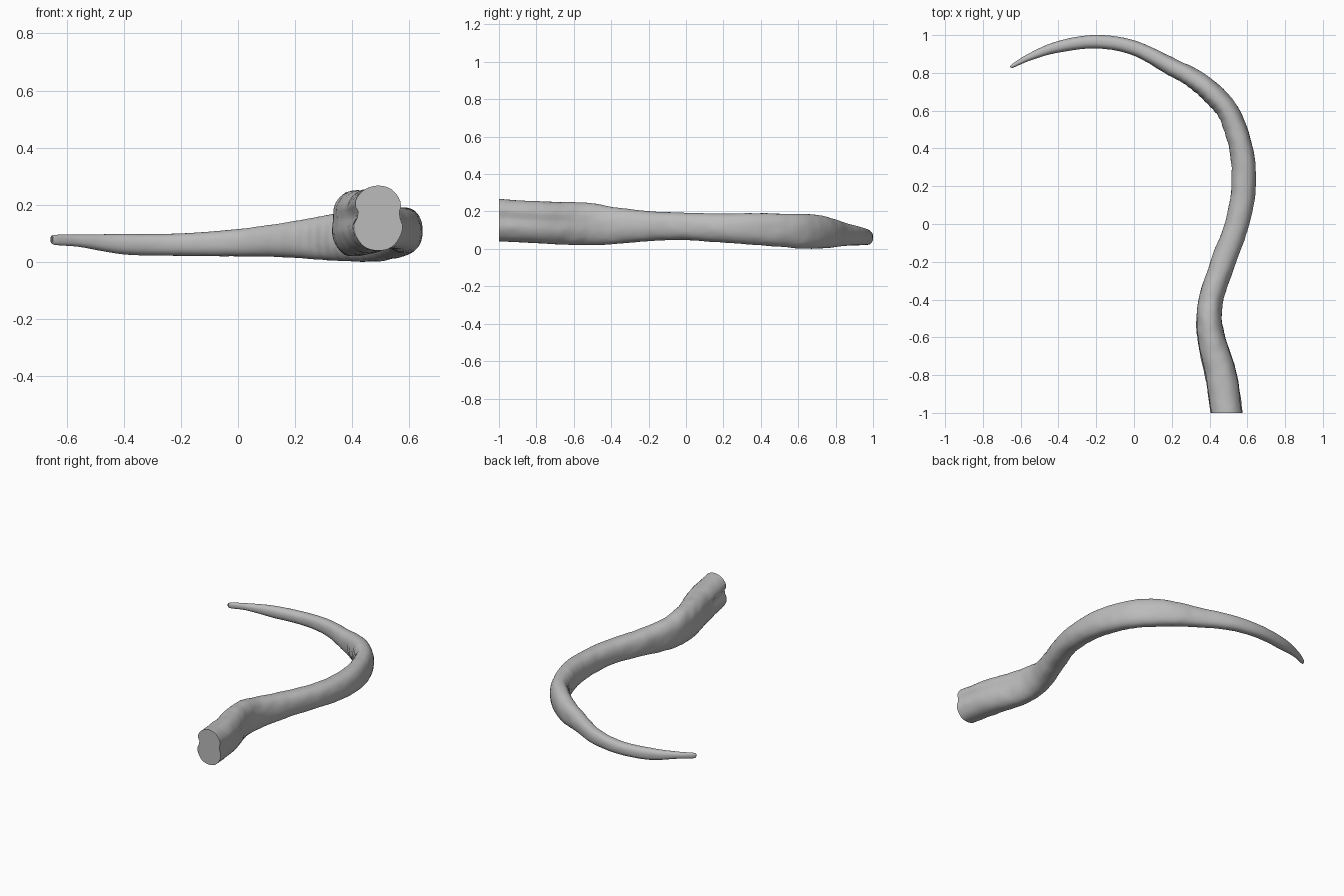
import bpy, bmesh, math
from mathutils import Vector, noise

cube = bpy.data.objects.get("Cube")
if cube:
    bpy.data.objects.remove(cube)

SIDES, STEPS = 40, 10

# Stations along the horn: centre x, y, half width, underside z, top z
STATIONS = [
    (.49, -1, .088, .04, .268), (.46, -.8, .088, .03, .255),
    (.412, -.62, .076, .022, .25), (.398, -.5, .067, .02, .245),
    (.412, -.38, .064, .026, .222), (.473, -.2, .065, .042, .202),
    (.545, 0, .063, .046, .193), (.58, .2, .064, .034, .19),
    (.567, .4, .062, .019, .19), (.5, .59, .058, .004, .187),
    (.415, .69, .056, .002, .182), (.315, .77, .052, .006, .165),
    (.2, .832, .046, .015, .143), (0, .932, .038, .02, .115),
    (-.2, .965, .036, .021, .1), (-.4, .938, .03, .027, .098),
    (-.55, .885, .019, .052, .096), (-.64, .838, .01, .06, .095),
    (-.652, .83, .003, .072, .088),
]


def spline(a, b, c, d, t):
    """Smooth interpolation between b and c."""
    return [.5 * (2 * q + (r - p) * t + (2 * p - 5 * q + 4 * r - s) * t * t
                  + (3 * q - p - 3 * r + s) * t ** 3)
            for p, q, r, s in zip(a, b, c, d)]


def sample_path():
    last = len(STATIONS) - 1
    rows = []
    for i in range(last):
        quad = [STATIONS[min(max(i + k, 0), last)] for k in (-1, 0, 1, 2)]
        rows += [spline(*quad, j / STEPS) for j in range(STEPS)]
    return rows + [list(STATIONS[-1])]


def groove(angle, centre, width):
    gap = (angle - centre + math.pi) % math.tau - math.pi
    return math.exp(-(gap / width) ** 2)


def build_horn():
    rows = sample_path()
    bm = bmesh.new()
    rings = []
    for i, (x, y, half, low, top) in enumerate(rows):
        before, after = rows[max(i - 1, 0)], rows[min(i + 1, len(rows) - 1)]
        along = Vector((after[0] - before[0], after[1] - before[1], 0)).normalized()
        if i == 0:
            along = Vector((0, 1, 0))
        side = Vector((along.y, -along.x, 0))
        centre = Vector((x, y, (low + top) / 2))
        # Lengthwise grooves fade out away from the cut base
        fade = min(max((-.45 - y) / .4, 0), 1) if x > 0 else 0
        # Growth ridges are strongest on the inside of the bend
        ridged = groove(y, .65, .3) if x > 0 else 0
        ring = []
        for k in range(SIDES):
            a = math.tau * k / SIDES
            c, s = math.cos(a), math.sin(a)
            r = 1 - fade * (.24 * groove(a, math.pi - .1, .2) + .16 * groove(a, .1, .2))
            u = math.copysign(abs(c) ** .88, c) * half * r
            v = math.copysign(abs(s) ** .88, s) * (top - low) / 2
            p = centre + side * u + Vector((0, 0, v))
            bump = .05 * noise.noise(p * 14) + .02 * noise.noise(p * 40)
            bump += .035 * ridged * max(-c, 0) * math.sin(i * 1.9)
            p += side * u * bump + Vector((0, 0, v * bump * .5))
            if i == 0:
                p.y = -1
            ring.append(bm.verts.new(p))
        rings.append(ring)
    for one, two in zip(rings, rings[1:]):
        for k in range(SIDES):
            n = (k + 1) % SIDES
            bm.faces.new((one[k], one[n], two[n], two[k]))
    bm.faces.new(rings[0])
    bm.faces.new(rings[-1])
    bmesh.ops.recalc_face_normals(bm, faces=bm.faces)
    mesh = bpy.data.meshes.new("curved_horn")
    bm.to_mesh(mesh)
    bm.free()
    horn = bpy.data.objects.new("curved_horn", mesh)
    bpy.context.collection.objects.link(horn)
    return horn


# Plain grey horn material
grey = bpy.data.materials.new("horn_grey")
grey.use_nodes = True
colour = (.5, .5, .5, 1)
grey.diffuse_color = colour
grey.node_tree.nodes["Principled BSDF"].inputs["Base Color"].default_value = colour

horn = build_horn()
horn.data.materials.append(grey)
bpy.ops.object.select_all(action="DESELECT")
horn.select_set(True)
bpy.context.view_layer.objects.active = horn
bpy.ops.object.shade_smooth_by_angle(angle=math.radians(45))
